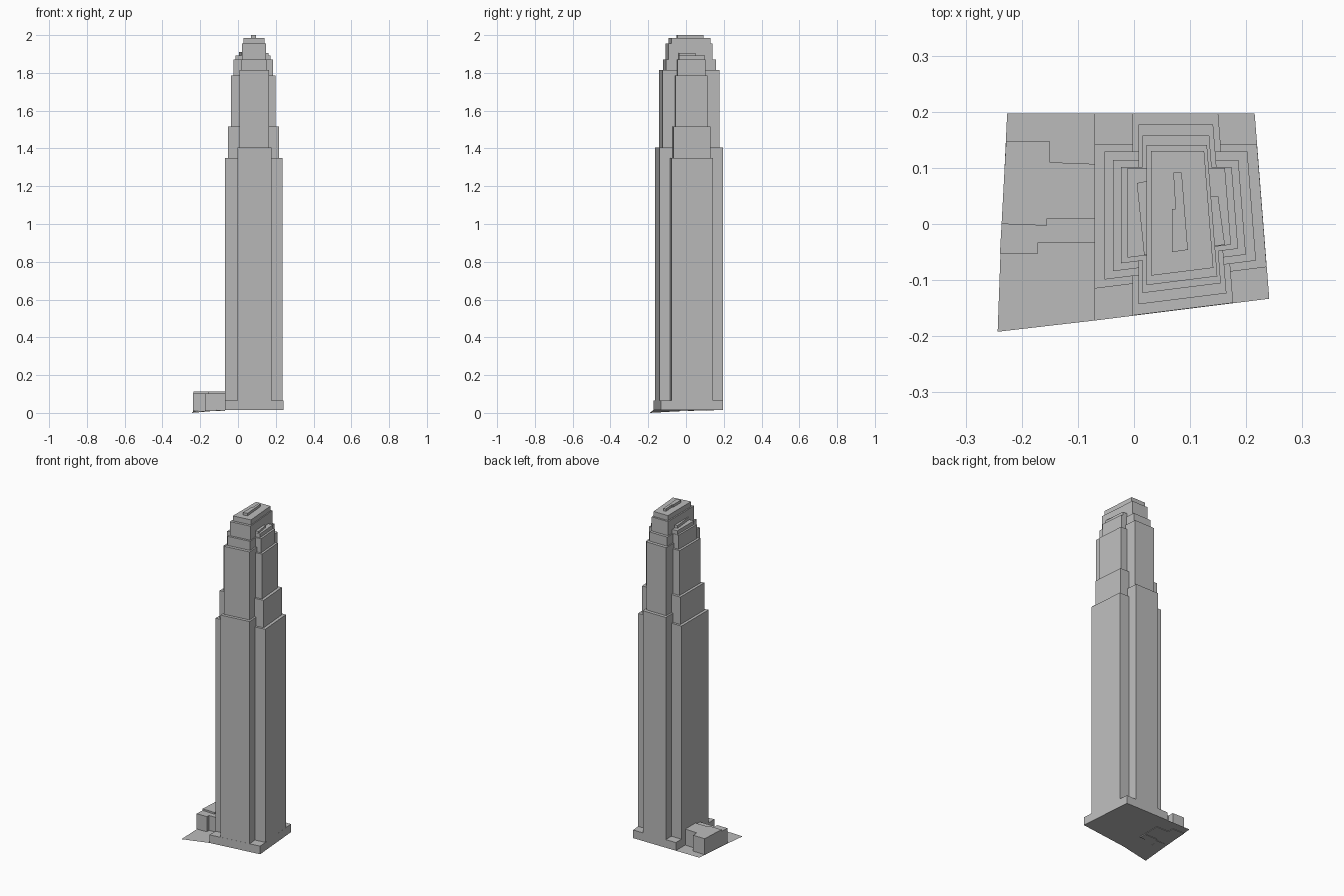
import bpy
import bmesh

cube = bpy.data.objects.get("Cube")
if cube:
    bpy.data.objects.remove(cube, do_unlink=True)

GREY = (0.5, 0.5, 0.5, 1.0)
stone = bpy.data.materials.new("grey stone")
stone.use_nodes = True
stone.diffuse_color = GREY
stone.node_tree.nodes["Principled BSDF"].inputs["Base Color"].default_value = GREY


def finish(name, bm):
    mesh = bpy.data.meshes.new(name)
    bmesh.ops.recalc_face_normals(bm, faces=bm.faces)
    bm.to_mesh(mesh)
    bm.free()
    mesh.materials.append(stone)
    obj = bpy.data.objects.new(name, mesh)
    bpy.context.collection.objects.link(obj)
    return obj


def extrude_outline(bm, points, bottom, top):
    """Add a vertical prism over a plan outline."""
    face = bm.faces.new([bm.verts.new((x, y, bottom)) for x, y in points])
    result = bmesh.ops.extrude_face_region(bm, geom=[face], use_keep_orig=True)
    for v in result["geom"]:
        if isinstance(v, bmesh.types.BMVert):
            v.co.z = top


def prism(name, points, bottom, top):
    bm = bmesh.new()
    extrude_outline(bm, points, bottom, top)
    return finish(name, bm)


# The plot is skewed: the east side and the front follow these slopes
EAST, FRONT = -0.079, 0.125


def plan(west, east, front, back):
    """Skewed plan; east is measured at the back, front at the west side."""
    x = (east + EAST * (front - FRONT * west - back)) / (1 - EAST * FRONT)
    y = front + FRONT * (x - west)
    return [(west, back), (east, back), (x, y), (west, front)]


def stepped_tower(name, base, tiers):
    bm = bmesh.new()
    for west, east, front, back, top in tiers:
        extrude_outline(bm, plan(west, east, front, back), base, top)
        base = top
    return finish(name, bm)


# Plinth and the two crossing stepped shafts
prism("plinth", plan(-0.07, 0.215, -0.172, 0.197), 0.016, 0.065)
stepped_tower("main_shaft", 0.065, [
    (-0.003, 0.15, -0.163, 0.197, 1.405),
    (0.008, 0.141, -0.143, 0.177, 1.815),
    (0.015, 0.134, -0.123, 0.158, 1.87),
    (0.022, 0.13, -0.109, 0.141, 1.955),
    (0.03, 0.125, -0.092, 0.13, 1.985),
])
stepped_tower("cross_shaft", 0.065, [
    (-0.07, 0.219, -0.115, 0.143, 1.35),
    (-0.053, 0.202, -0.099, 0.129, 1.515),
    (-0.037, 0.186, -0.084, 0.114, 1.785),
    (-0.023, 0.174, -0.07, 0.102, 1.87),
    (-0.012, 0.162, -0.06, 0.1, 1.893),
])

# Rooftop housings
prism("top_housing", [(0.07, 0.092), (0.085, 0.092), (0.096, -0.046), (0.068, -0.05),
                      (0.068, 0.027), (0.074, 0.027)], 1.985, 2.0)
prism("right_housing", [(0.005, 0.073), (0.03, 0.078), (0.03, -0.055), (0.018, -0.055)],
      1.893, 1.91)
prism("left_housing", [(0.13, 0.05), (0.15, 0.05), (0.162, -0.037), (0.13, -0.041)],
      1.893, 1.905)

# Low annex beside the tower, in two roof heights
seam = [(-0.236, 0), (-0.155, -0.003), (-0.155, 0.01), (-0.07, 0.01)]
prism("annex_rear", [(-0.07, 0.107), (-0.15, 0.11), (-0.15, 0.147), (-0.228, 0.148)] + seam,
      0.013, 0.112)
prism("annex_front", seam + [(-0.07, -0.033), (-0.171, -0.033), (-0.171, -0.053),
                             (-0.239, -0.053)], 0.01, 0.102)

# Thin paving sheet, falling towards its outer front corner
bm = bmesh.new()
west_edge = [(-0.226, 0.197, 0.016), (-0.227, 0.177, 0.016), (-0.238, -0.053, 0.008),
             (-0.243, -0.192, 0)]
east_edge = [(-0.07, y, 0.016) for y in (0.197, 0.177, -0.033, -0.172)]
rows = [(bm.verts.new(a), bm.verts.new(b)) for a, b in zip(west_edge, east_edge)]
for (a, b), (c, d) in zip(rows, rows[1:]):
    bm.faces.new((a, c, d, b))
finish("paving", bm)
